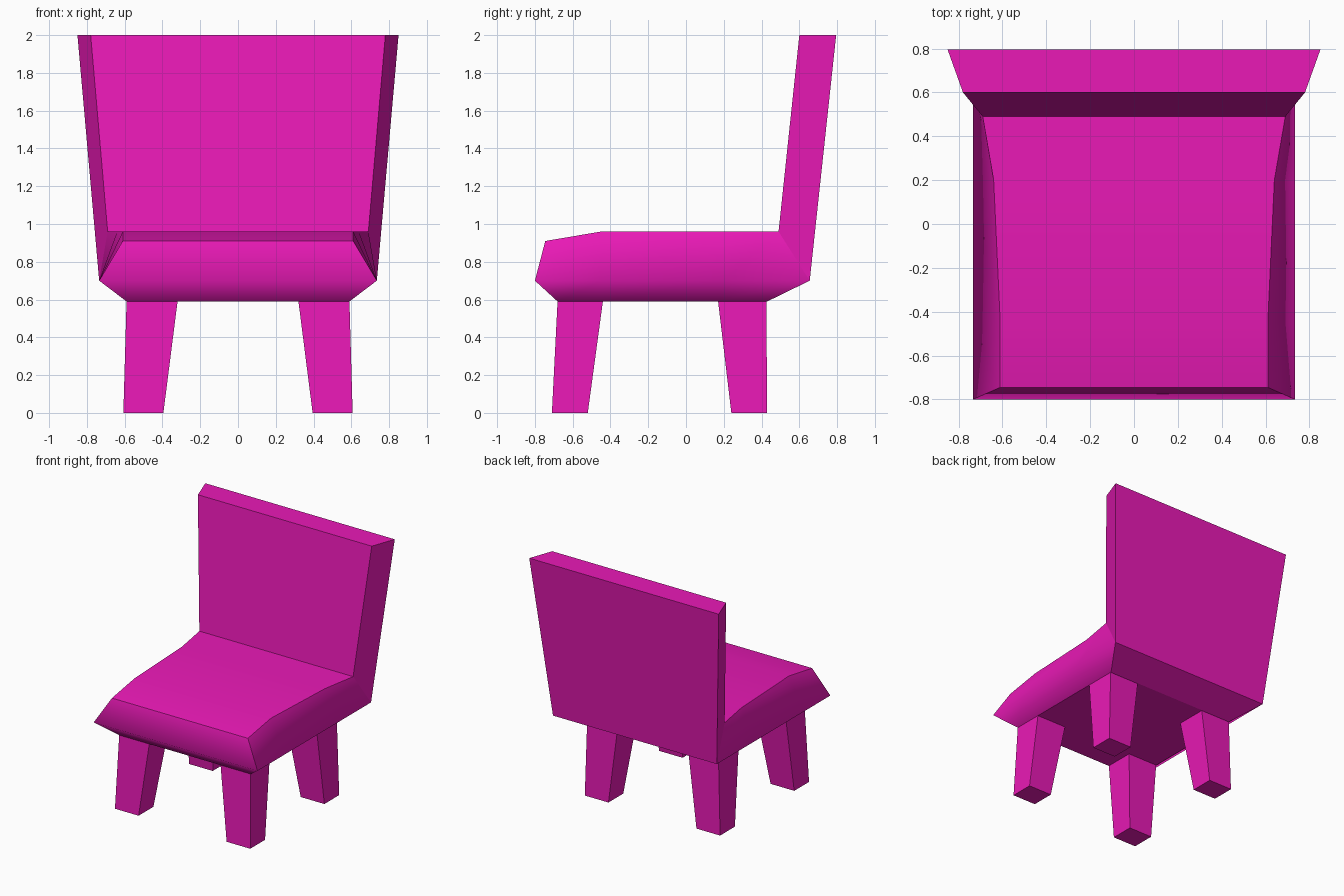
import bpy, bmesh

if "Cube" in bpy.data.objects:
    bpy.data.objects.remove(bpy.data.objects["Cube"])

pink = bpy.data.materials.new("pink")
pink.diffuse_color = (0.82, 0.01, 0.47, 1)
pink.use_nodes = True
pink.node_tree.nodes["Principled BSDF"].inputs["Base Color"].default_value = pink.diffuse_color


def make(name, verts, faces, smooth_edge=None):
    """Mesh object with outward normals; edges are sharp unless smooth_edge(a, b)."""
    bm = bmesh.new()
    vs = [bm.verts.new(v) for v in verts]
    for f in faces:
        bm.faces.new([vs[i] for i in f])
    bmesh.ops.recalc_face_normals(bm, faces=bm.faces)
    for f in bm.faces:
        f.smooth = smooth_edge is not None
    for e in bm.edges:
        e.smooth = bool(smooth_edge and smooth_edge(*e.verts))
    mesh = bpy.data.meshes.new(name)
    bm.to_mesh(mesh)
    bm.free()
    mesh.materials.append(pink)
    obj = bpy.data.objects.new(name, mesh)
    bpy.context.collection.objects.link(obj)
    return obj


# Seat: hexagonal sections lofted front to back
RIM_Z, BASE_Z = 0.70, 0.59
stations = [  # top x, top y, top z, rim y, base y
    (0.61, -0.745, 0.91, -0.80, -0.68),
    (0.61, -0.45, 0.96, -0.45, -0.44),
    (0.64, 0.20, 0.96, 0.20, 0.17),
    (0.69, 0.49, 0.96, 0.655, 0.43),
]
verts, faces = [], []
for tx, ty, tz, ry, by in stations:
    half = [(0.59, by, BASE_Z), (0.735, ry, RIM_Z), (tx, ty, tz)]
    verts += half + [(-x, y, z) for x, y, z in reversed(half)]
for s in range(len(stations) - 1):
    for i in range(6):
        j = (i + 1) % 6
        faces.append([s * 6 + i, s * 6 + j, s * 6 + 6 + j, s * 6 + 6 + i])
faces += [[0, 1, 4, 5], [1, 2, 3, 4]]      # front, below and above the rim
faces.append([18, 19, 22, 23])             # back underside (backrest covers the rest)


def seat_smooth(a, b):
    same_side = a.co.x * b.co.x > 0
    on_rim = abs(a.co.z - RIM_Z) < 0.01 and abs(b.co.z - RIM_Z) < 0.01
    if on_rim:
        return True
    # cross edges of the loft, away from the front and back ends
    if same_side:
        return abs(a.co.z - b.co.z) > 0.06 and -0.6 < a.co.y < 0.4
    return -0.6 < a.co.y < 0.4


make("seat", verts, faces, seat_smooth)

# Backrest: leaning, widening slab
half = [(0.69, 0.49, 0.96), (0.735, 0.655, RIM_Z), (0.85, 0.795, 2.0), (0.78, 0.60, 2.0)]
verts = half + [(-x, y, z) for x, y, z in half]
make("backrest", verts,
     [[0, 1, 2, 3], [4, 5, 6, 7], [0, 3, 7, 4], [1, 2, 6, 5], [2, 3, 7, 6]])


# Legs: square tapered posts
def leg(name, side, foot_y, top_y):
    def ring(x0, x1, y0, y1, z):
        return [(side * x0, y0, z), (side * x1, y0, z), (side * x1, y1, z), (side * x0, y1, z)]
    v = ring(0.395, 0.607, *foot_y, 0) + ring(0.32, 0.59, *top_y, BASE_Z)
    make(name, v, [[0, 1, 2, 3]] + [[i, (i + 1) % 4, (i + 1) % 4 + 4, i + 4] for i in range(4)])


for side, label in ((1, "right"), (-1, "left")):
    leg("front_leg_" + label, side, (-0.71, -0.52), (-0.68, -0.44))
    leg("back_leg_" + label, side, (0.24, 0.43), (0.17, 0.425))
